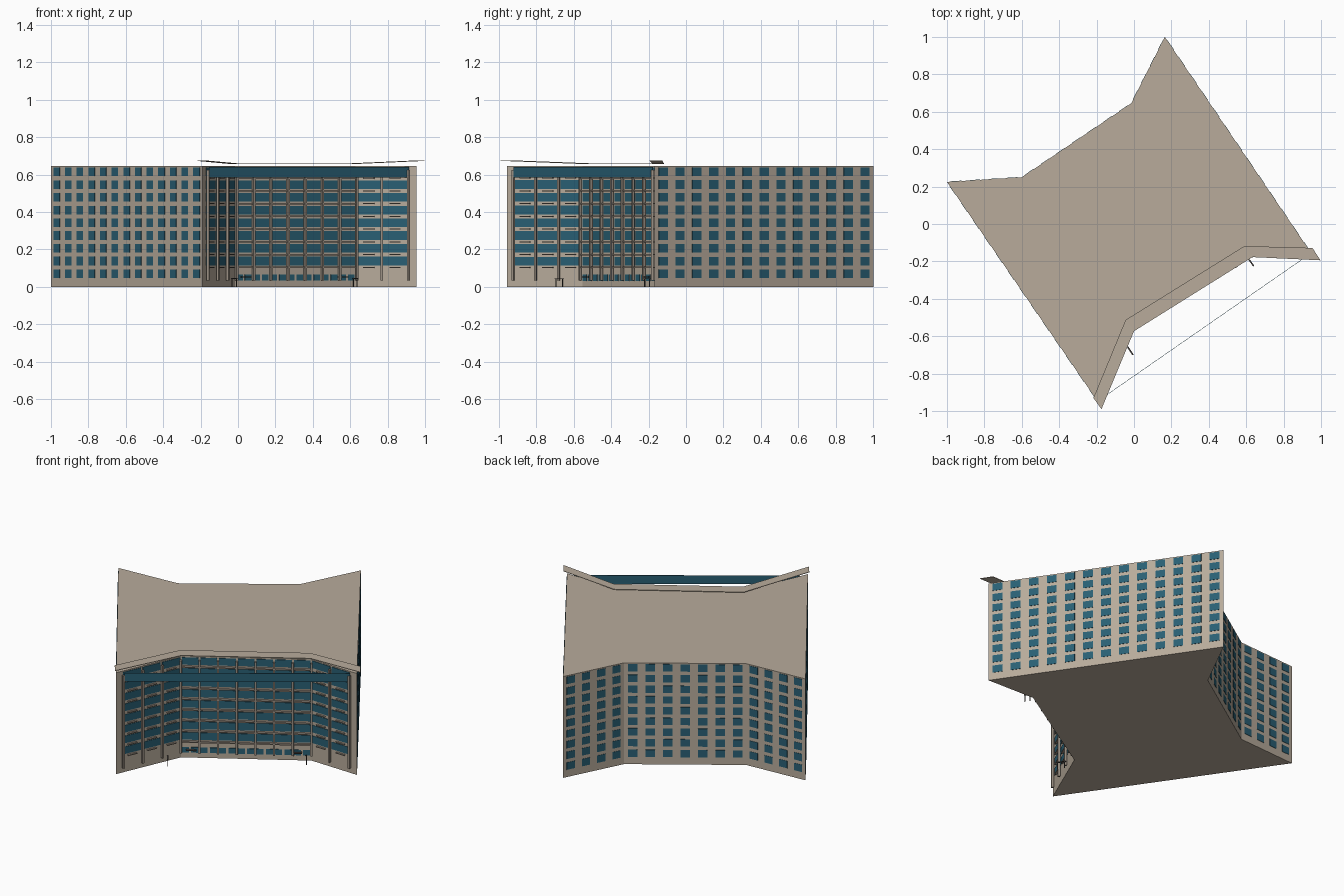
import bpy, bmesh
from mathutils import Vector

if "Cube" in bpy.data.objects:
    bpy.data.objects.remove(bpy.data.objects["Cube"])

# ---------- materials ----------
def material(name, rgb):
    m = bpy.data.materials.new(name)
    m.diffuse_color = (*rgb, 1)
    m.use_nodes = True
    m.node_tree.nodes["Principled BSDF"].inputs["Base Color"].default_value = m.diffuse_color
    return m

STONE = material("warm stone", (0.48, 0.41, 0.33))
GLASS = material("teal glass", (0.022, 0.115, 0.175))
TRIM = material("taupe trim", (0.33, 0.28, 0.23))
DARK = material("dark metal", (0.06, 0.055, 0.05))

# ---------- footprint, counter-clockwise from the front left tip ----------
FL, C1, C2, FR = (-.19, -.955), (-.015, -.553), (.628, -.157), (.955, -.167)
BR, B2, B3, BL = (.165, 1.0), (-.015, .645), (-.6, .25), (-1.0, .225)
FOOT = [FL, C1, C2, FR, BR, B2, B3, BL]
HEIGHT = .645
FLOOR = .0681
ROWS = [.07 + FLOOR * i for i in range(9)]

class Part:
    """Collects boxes laid along walls into one named object."""
    def __init__(self, name, mat):
        self.name, self.mat, self.bm = name, mat, bmesh.new()

    def hexa(self, base, top):
        lo = [self.bm.verts.new(p) for p in base]
        hi = [self.bm.verts.new(p) for p in top]
        n = len(lo)
        self.bm.faces.new(lo[::-1])
        self.bm.faces.new(hi)
        for i in range(n):
            j = (i + 1) % n
            self.bm.faces.new((lo[i], lo[j], hi[j], hi[i]))

    def box(self, a, b, s0, s1, z0, z1, d0, d1):
        # s runs along the wall a-b, d is the distance outward from it
        a, b = Vector(a), Vector(b)
        t = (b - a).normalized()
        n = Vector((t.y, -t.x))
        ring = [a + t * s + n * d for s, d in ((s0, d1), (s1, d1), (s1, d0), (s0, d0))]
        self.hexa([(*p, z0) for p in ring], [(*p, z1) for p in ring])

    def done(self):
        bmesh.ops.recalc_face_normals(self.bm, faces=self.bm.faces)
        me = bpy.data.meshes.new(self.name)
        self.bm.to_mesh(me)
        self.bm.free()
        me.materials.append(self.mat)
        ob = bpy.data.objects.new(self.name, me)
        bpy.context.collection.objects.link(ob)

def length(a, b):
    return (Vector(b) - Vector(a)).length

# ---------- main block ----------
body = Part("building_body", STONE)
body.hexa([(*p, 0) for p in FOOT], [(*p, HEIGHT) for p in FOOT])
body.done()

# ---------- punched windows on sides and back ----------
win = Part("side_and_back_windows", GLASS)
for a, b, count in ((FR, BR, 13), (BR, B2, 4), (B2, B3, 7), (B3, BL, 4), (BL, FL, 13)):
    pitch = length(a, b) / count
    w = pitch * .54
    for i in range(count):
        s = pitch * (i + .5)
        for z in ROWS:
            win.box(a, b, s - w / 2, s + w / 2, z - .023, z + .023, -.001, .002)
win.done()

# ---------- recessed front: glazing, columns, ledges ----------
# wall start, wall end, first offset, last offset, bays
FRONT = [(FL, C1, .04, 0, 3), (C1, C2, 0, 0, 7), (C2, FR, 0, .045, 2)]
glass = Part("front_windows", GLASS)
cols = Part("front_columns", TRIM)
ledges = Part("front_ledges", TRIM)
for k, (a, b, off0, off1, bays) in enumerate(FRONT):
    total = length(a, b)
    pitch = (total - off0 - off1) / bays
    for i in range(bays + 1):
        s = off0 + pitch * i
        if k == 1 or 0 < i < bays or (k, i) in ((0, 0), (2, bays)):
            cols.box(a, b, s - .006, s + .006, .035, .625, .008, .022)
    for i in range(bays):
        s0, s1 = off0 + pitch * i + .006, off0 + pitch * (i + 1) - .006
        for z in ROWS[1:]:
            glass.box(a, b, s0, s1, z - .023, z + .023, -.001, .003)
            if k != 1:      # short sills on the wings
                m = (s0 + s1) / 2
                ledges.box(a, b, m - .03, m + .03, z - .037, z - .031, 0, .012)
    if k == 1:              # continuous ledges on the centre
        for z in ROWS[1:]:
            ledges.box(a, b, .005, total - .005, z - .038, z - .03, 0, .016)
        for i in range(14): # ground floor panes
            p = total / 14
            glass.box(a, b, p * i + .006, p * (i + 1) - .008, .033, .067, -.001, .003)
glass.done()
cols.done()
ledges.done()

# ---------- straight blue fascia spanning wing tip to wing tip ----------
fascia = Part("fascia_band", GLASS)
fa, fb = (-.155, -.92), (.915, -.178)
fascia.box(fa, fb, 0, length(fa, fb), .585, .64, -.001, .001)
fascia.done()

# ---------- thin bent canopy above the front roof edge ----------
canopy = Part("roof_canopy", STONE)
outer = [(-.174, -.99, .673), (0, -.573, .657), (.634, -.177, .657), (.997, -.194, .673)]
inner = [(-.217, -.93, .673), (-.045, -.513, .657), (.59, -.118, .657), (.954, -.128, .673)]
for i in range(3):
    ring = [Vector(p) for p in (outer[i], outer[i + 1], inner[i + 1], inner[i])]
    canopy.hexa(ring, [p + Vector((0, 0, .003)) for p in ring])
canopy.done()

# ---------- small entrance shelters near the inner corners ----------
shelter = Part("entrance_shelters", DARK)
for a, b in (((-.035, -.655), (-.005, -.7)), ((.615, -.19), (.64, -.225))):
    n = length(a, b)
    shelter.box(a, b, 0, n, .042, .046, -.004, .004)
    for s in (.006, n - .006):
        shelter.box(a, b, s - .002, s + .002, 0, .043, -.002, .002)
for s in (.03, .64):
    shelter.box(C1, C2, s, s + .06, .05, .055, 0, .02)
shelter.done()
